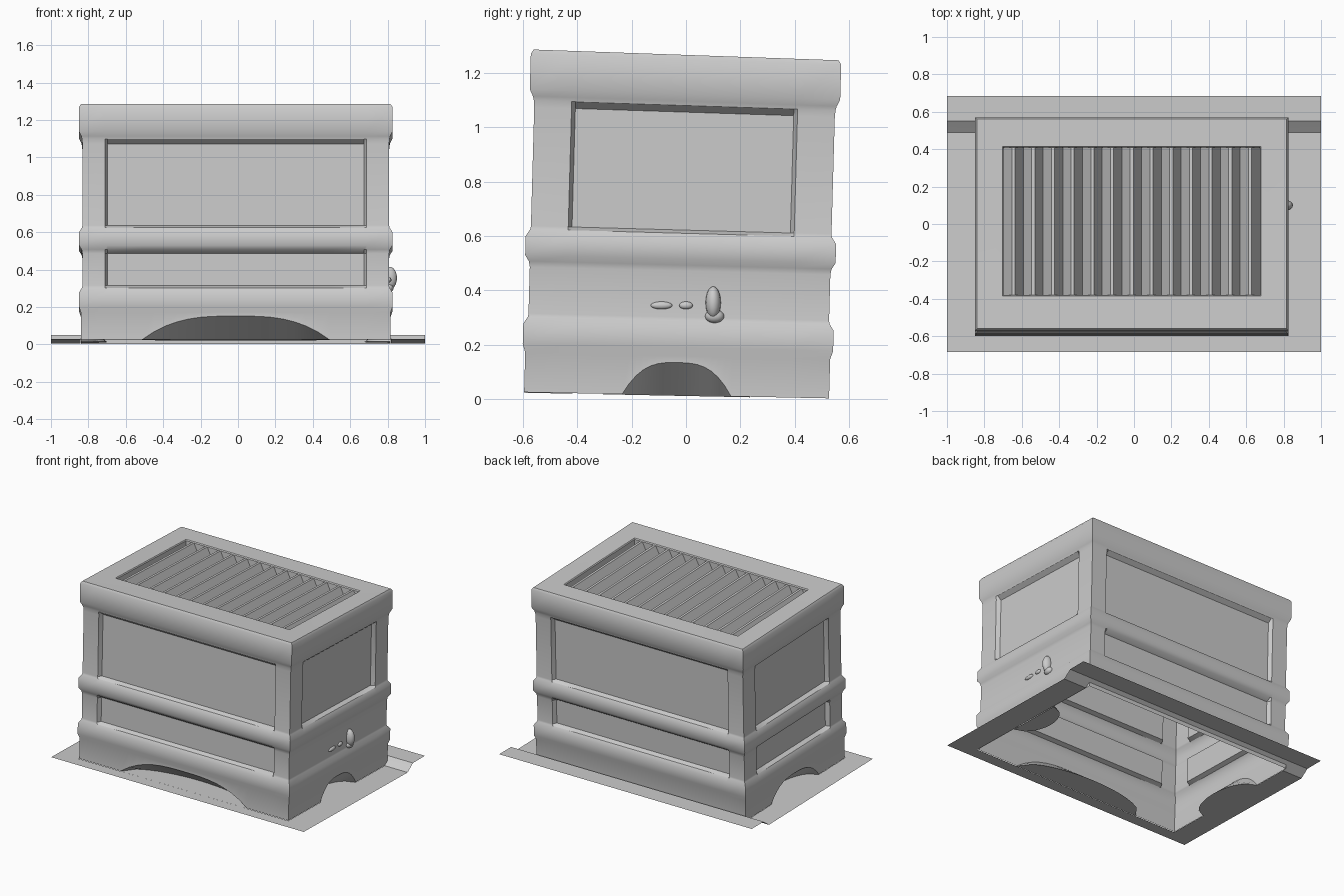
import bpy, bmesh, math
from mathutils import Vector

if "Cube" in bpy.data.objects:
    bpy.data.objects.remove(bpy.data.objects["Cube"])

HX, HY = 0.838, 0.57          # half sizes of the cabinet
# wall rows: height, outset from nominal wall, lies on a recessed panel (1 low, 2 high)
ROWS = [(0.015, -0.010, 0), (0.16, -0.010, 0), (0.19, 0, 0), (0.265, 0, 0),
        (0.29, -0.016, 0), (0.302, -0.018, 1), (0.472, -0.018, 1), (0.493, -0.014, 0),
        (0.515, 0, 0), (0.585, 0, 0), (0.61, -0.016, 0), (0.622, -0.018, 2),
        (1.055, -0.018, 2), (1.08, -0.016, 0), (1.095, -0.012, 0), (1.12, 0, 0),
        (1.25, 0, 0), (1.265, -0.010, 0)]


def warp(x, y, z):
    """The cabinet leans back and its top slopes down to the back."""
    return Vector((x - 0.012, y - 0.035 + 0.028 * z, z - y * (0.02 + 0.012 * z)))


def floor_z(y):
    """Sheet tilts slightly down, then ramps up to a raised strip at the back."""
    ramp = min(1, max(0, (y - 0.49) / 0.06))
    return (0.015 - 0.02 * y) * (1 - ramp) + 0.05 * ramp


def finish(bm, name, angle=35, normals=True):
    bmesh.ops.remove_doubles(bm, verts=bm.verts, dist=0.0005)
    if normals:
        bmesh.ops.recalc_face_normals(bm, faces=bm.faces)
    me = bpy.data.meshes.new(name)
    bm.to_mesh(me)
    bm.free()
    ob = bpy.data.objects.new(name, me)
    bpy.context.collection.objects.link(ob)
    bpy.ops.object.select_all(action='DESELECT')
    ob.select_set(True)
    bpy.context.view_layer.objects.active = ob
    bpy.ops.object.shade_smooth_by_angle(angle=math.radians(angle))
    return ob


def skin(bm, grid):
    """Quads between successive rows of points."""
    rows = [[bm.verts.new(p) for p in r] for r in grid]
    for a, b in zip(rows, rows[1:]):
        for i in range(len(a) - 1):
            bm.faces.new((a[i], a[i + 1], b[i + 1], b[i]))


def arch_rise(u, w, h):
    return h * max(0, 1 - abs(u / w) ** 3)


def wall(bm, n, half, dist, panel, arch_w, arch_h, low_panel=True):
    """One wall: moulded rows, recessed panels and an arched cut-out at the foot."""
    t = (-n[1], n[0])
    cols = [-half, -panel, -panel + 0.014, panel - 0.014, panel, half]
    cols += [arch_w * k / 8 for k in range(-8, 9)]
    cols.sort()
    grid = []
    for r, (z, out, kind) in enumerate(ROWS):
        line = []
        for u in cols:
            zz, d = z, dist + out
            if abs(u) == half:
                u = math.copysign(half + out, u)
            elif kind and abs(u) < panel - 0.01 and (kind == 2 or low_panel):
                d -= 0.028
            if r == 0:
                zz += arch_rise(u, arch_w, arch_h)
            line.append(warp(t[0] * u + n[0] * d, t[1] * u + n[1] * d, zz))
        grid.append(line)
    skin(bm, grid)


def arch_hollow(bm, n, dist, arch_w, arch_h, depth):
    """Sloping inner face from the arch edge down to the floor, plus its floor piece."""
    t = (-n[1], n[0])
    top, foot, sill = [], [], []
    for k in range(-8, 9):
        u = arch_w * k / 8
        d = dist - 0.010
        e = d - depth * math.sqrt(max(0, 1 - (k / 8) ** 2))
        top.append(warp(t[0] * u + n[0] * d, t[1] * u + n[1] * d,
                        0.015 + arch_rise(u, arch_w, arch_h)))
        foot.append(warp(t[0] * u + n[0] * e, t[1] * u + n[1] * e, 0.013))
        sill.append(warp(t[0] * u + n[0] * d, t[1] * u + n[1] * d, 0.013))
    skin(bm, [top, foot, sill])


# cabinet shell: four walls
bm = bmesh.new()
wall(bm, (0, -1), HX, HY, 0.70, 0.50, 0.125)
wall(bm, (0, 1), HX, HY, 0.70, 0.50, 0.0)
wall(bm, (1, 0), HY, HX, 0.415, 0.20, 0.12, low_panel=False)
wall(bm, (-1, 0), HY, HX, 0.415, 0.27, 0.12)

# top frame with a lip going down into the grille opening
OX, OY, OC = 0.685, 0.395, 0.015
loops = [(HX - 0.01, HY - 0.01, 0, 1.265), (OX + 0.005, OY + 0.005, OC, 1.262),
         (OX, OY, OC, 1.255), (OX, OY, OC, 1.165)]
corners = [(-1, -1), (1, -1), (1, 1), (-1, 1), (-1, -1)]
skin(bm, [[warp(sx * a, c + sy * b, z) for sx, sy in corners] for a, b, c, z in loops])
finish(bm, "cabinet_shell")

# hollows behind the three arches
bm = bmesh.new()
arch_hollow(bm, (0, -1), HY, 0.50, 0.125, 0.18)
arch_hollow(bm, (1, 0), HX, 0.20, 0.12, 0.14)
arch_hollow(bm, (-1, 0), HX, 0.27, 0.12, 0.14)
finish(bm, "arch_hollows", 50)

# grille: ridged slats running front to back
bm = bmesh.new()
count = 13
pitch = 2 * OX / count
profile = []
for i in range(count):
    x = -OX + i * pitch
    profile += [(x, 1.165), (x + 0.42 * pitch, 1.255), (x + 0.58 * pitch, 1.255)]
profile.append((OX, 1.165))
skin(bm, [[warp(x, OC + s * OY, z) for x, z in profile] for s in (-1, 1)])
finish(bm, "top_grille_slats", 20)

# base sheet with an opening under the cabinet and a raised strip at the back
bm = bmesh.new()
xs = [-1, -0.842, 0.818, 1]
ys = [-0.685, -0.60, 0.49, 0.525, 0.55, 0.685]
for i in range(3):
    for j in range(5):
        if i == 1 and j in (1, 2):
            continue
        quad = [(xs[i], ys[j]), (xs[i + 1], ys[j]),
                (xs[i + 1], ys[j + 1]), (xs[i], ys[j + 1])]
        bm.faces.new([bm.verts.new((x, y, floor_z(y))) for x, y in quad])
finish(bm, "base_sheet", normals=False)


# valve knob and small studs on the right wall
def blob(name, loc, size):
    bm = bmesh.new()
    bmesh.ops.create_uvsphere(bm, u_segments=16, v_segments=10, radius=1)
    for v in bm.verts:
        v.co = Vector([c * s + l for c, s, l in zip(v.co, size, loc)])
    finish(bm, name, 60)


blob("side_knob", (0.812, 0.10, 0.355), (0.038, 0.028, 0.06))
blob("side_knob_foot", (0.808, 0.105, 0.305), (0.025, 0.035, 0.025))
blob("side_stud_front", (0.808, -0.09, 0.345), (0.012, 0.04, 0.014))
blob("side_stud_back", (0.808, 0.0, 0.345), (0.012, 0.025, 0.014))
